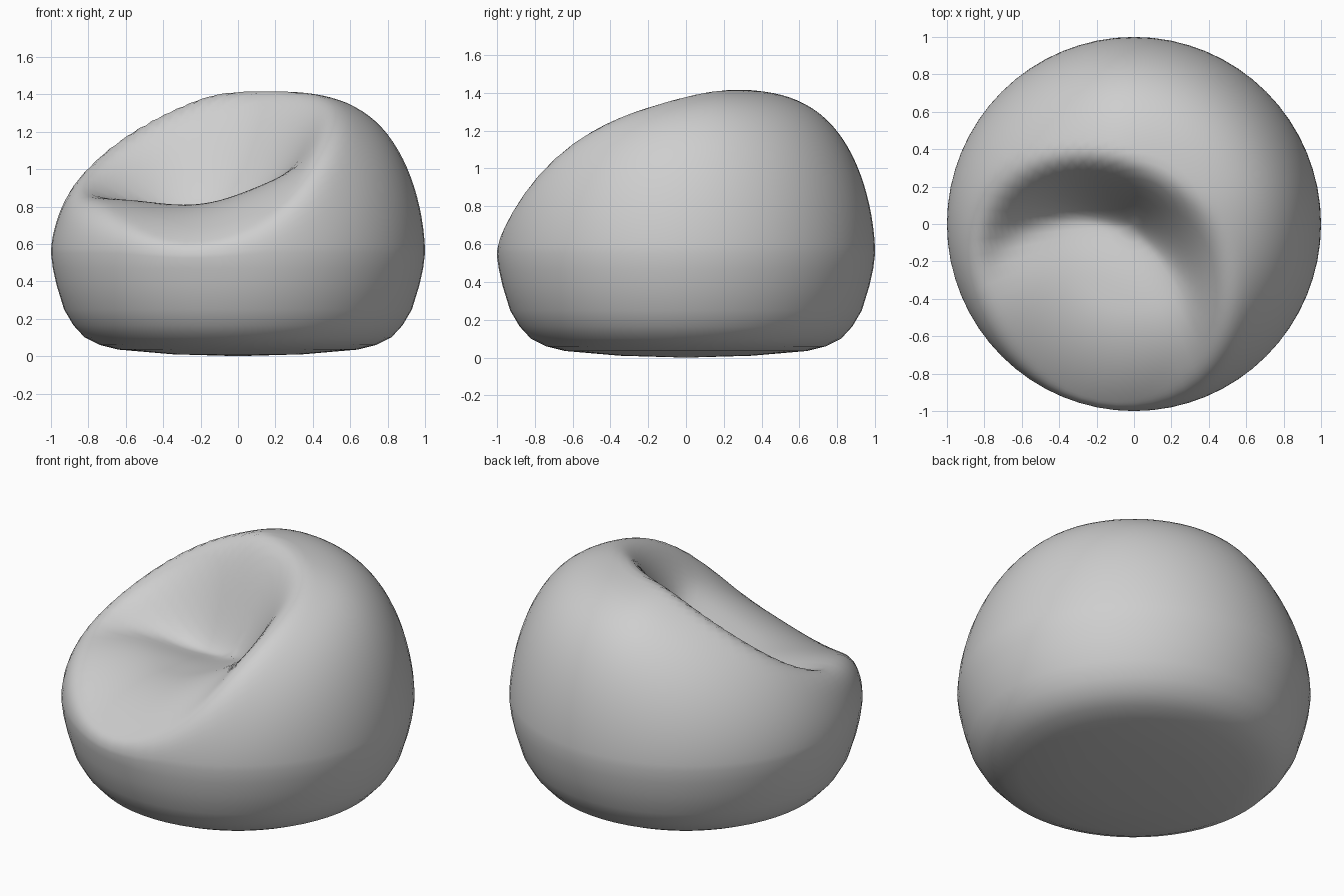
import bpy, bmesh, math

if "Cube" in bpy.data.objects:
    bpy.data.objects.remove(bpy.data.objects["Cube"])

SEGMENTS, RINGS = 64, 32
WAIST = 0.55          # height of the widest ring


def smoothstep(a, b, v):
    t = min(1, max(0, (v - a) / (b - a)))
    return t * t * (3 - 2 * t)


def soft_min(a, b, k=0.15):
    h = max(k - abs(a - b), 0) / k
    return min(a, b) - h * h * k / 4


def ramp(t):
    """Rounded version of max(0, t)."""
    return 0.5 * (t + math.hypot(t, 0.1))


def top_height(x, y):
    """Puffed dome that droops to the right and front, with a sunken seat."""
    r = min(1, math.hypot(x, y))
    puff = 1.02 - 0.37 * ramp(-0.12 - x) - 0.16 * ramp(0.15 - y)
    dome = WAIST + 0.86 * puff * (1 - r ** 4) ** (1 / 1.76)
    # seat hollow, rolling off at the front, bounded by a round backrest wall
    d = math.hypot(x + 0.3, y + 0.6)
    seat = 0.81 + 0.75 * (x + 0.28) ** 2 - 0.75 * max(0, r - 0.45) ** 2
    seat -= 0.05 * math.exp(-((d - 0.65) / 0.2) ** 2)
    w = smoothstep(0.6, 1.0, d)
    return soft_min(seat, dome) * (1 - w) + dome * w


bm = bmesh.new()
rings = []


def add_ring(radius, height):
    ring = []
    for i in range(SEGMENTS):
        a = 2 * math.pi * i / SEGMENTS
        x, y = radius * math.cos(a), radius * math.sin(a)
        z = height if height is not None else top_height(x, y)
        ring.append(bm.verts.new((x, y, z)))
    rings.append(ring)


# base and lower sides
for radius, height in [(0.35, 0.01), (0.64, 0.035), (0.74, 0.06), (0.82, 0.1),
                       (0.88, 0.165), (0.93, 0.25), (0.97, 0.38), (0.99, 0.47)]:
    add_ring(radius, height)
# upper sides, backrest and seat
for j in range(RINGS):
    add_ring(math.cos(j / RINGS * math.pi / 2), None)

for low, high in zip(rings, rings[1:]):
    for i in range(SEGMENTS):
        k = (i + 1) % SEGMENTS
        bm.faces.new((low[i], low[k], high[k], high[i]))

# close the bottom and the top
bottom = bm.verts.new((0, 0, 0))
top = bm.verts.new((0, 0, top_height(0, 0)))
for i in range(SEGMENTS):
    k = (i + 1) % SEGMENTS
    bm.faces.new((bottom, rings[0][k], rings[0][i]))
    bm.faces.new((top, rings[-1][i], rings[-1][k]))

bmesh.ops.recalc_face_normals(bm, faces=bm.faces)
mesh = bpy.data.meshes.new("beanbag_seat")
bm.to_mesh(mesh)
bm.free()
for face in mesh.polygons:
    face.use_smooth = True

# plain fabric
fabric = bpy.data.materials.new("light_grey_fabric")
fabric.use_nodes = True
color = (0.62, 0.62, 0.62, 1)
fabric.diffuse_color = color
fabric.node_tree.nodes["Principled BSDF"].inputs["Base Color"].default_value = color
mesh.materials.append(fabric)

beanbag = bpy.data.objects.new("beanbag_seat", mesh)
bpy.context.collection.objects.link(beanbag)
